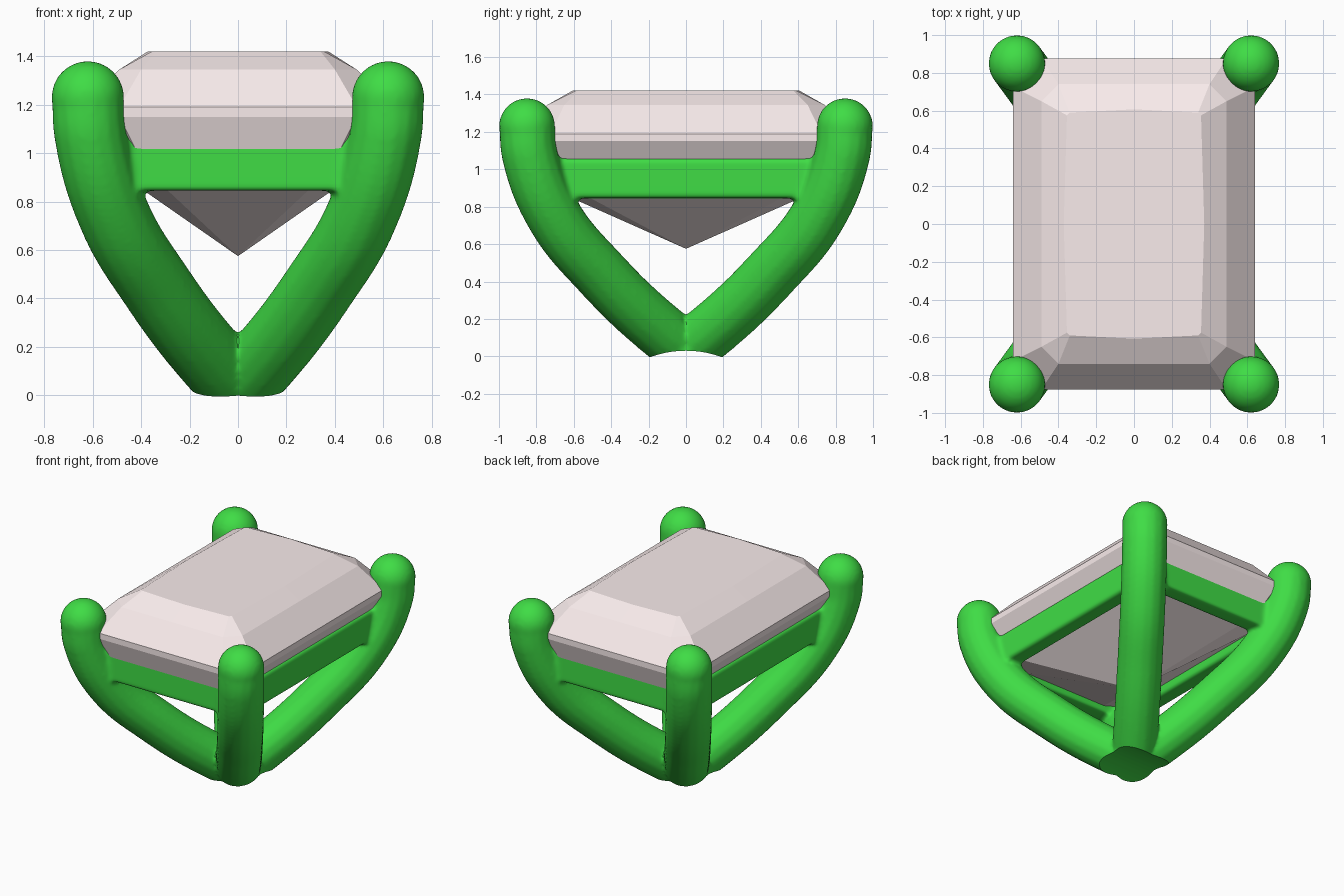
import bpy, bmesh, math
from mathutils import Vector

if "Cube" in bpy.data.objects:
    bpy.data.objects.remove(bpy.data.objects["Cube"])


def material(name, rgb):
    m = bpy.data.materials.new(name)
    m.diffuse_color = (*rgb, 1)
    m.use_nodes = True
    m.node_tree.nodes["Principled BSDF"].inputs["Base Color"].default_value = m.diffuse_color
    return m


green = material("green_metal", (0.05, 0.72, 0.06))
pink = material("pale_stone", (0.95, 0.84, 0.84))
TIP = Vector((0.62, 0.85))
R = 0.15

# Four curved prongs: one (radius, height) profile along each diagonal
profile = [(-0.1, -0.02), (0.17, 0.14), (0.56, 0.44), (0.88, 0.76),
           (1.035, 1.08), (1.052, 1.23)]
parts = []
for sx in (-1, 1):
    for sy in (-1, 1):
        d = Vector((TIP.x * sx, TIP.y * sy)).normalized()
        cu = bpy.data.curves.new("prong", 'CURVE')
        cu.dimensions = '3D'
        cu.bevel_depth = R
        cu.bevel_resolution = 6
        cu.use_fill_caps = True
        sp = cu.splines.new('BEZIER')
        sp.bezier_points.add(len(profile) - 1)
        for p, (r, z) in zip(sp.bezier_points, profile):
            p.co = (d.x * r, d.y * r, z)
            p.handle_left_type = p.handle_right_type = 'AUTO'
        ob = bpy.data.objects.new("prong", cu)
        bpy.context.collection.objects.link(ob)
        parts.append(ob)
        # Rounded tip
        bpy.ops.mesh.primitive_uv_sphere_add(segments=32, ring_count=16, radius=R,
                                             location=(TIP.x * sx, TIP.y * sy, 1.23))
        parts.append(bpy.context.object)


# Rectangular gallery rails between the prongs
def rail(x, y, sx, sy):
    bpy.ops.mesh.primitive_cube_add(size=1, location=(x, y, 0.9525))
    bpy.context.object.scale = (sx, sy, 0.215)
    parts.append(bpy.context.object)


for s in (-1, 1):
    rail(0, 0.77 * s, 1.14, 0.12)
    rail(0.54 * s, 0, 0.12, 1.58)

# Fuse prongs and rails into one softly blended casting
bpy.ops.object.select_all(action='DESELECT')
for ob in parts:
    ob.select_set(True)
bpy.context.view_layer.objects.active = parts[0]
bpy.ops.object.convert(target='MESH')
bpy.context.view_layer.objects.active = parts[0]
bpy.ops.object.join()
setting = bpy.context.object
setting.name = "prong_setting"
bpy.ops.object.transform_apply(location=True, rotation=True, scale=True)

# Cylinder that hollows the underside of the base
bpy.ops.mesh.primitive_cylinder_add(vertices=96, radius=0.55, depth=2,
                                    location=(0, 0, -0.52),
                                    rotation=(0, math.pi / 2, 0))
cutter = bpy.context.object
cutter.name = "base_cutter"
cutter.hide_render = True

m = setting.modifiers.new("fuse", 'REMESH')
m.mode = 'VOXEL'
m.voxel_size = 0.014
m = setting.modifiers.new("soften", 'SMOOTH')
m.factor = 0.5
m.iterations = 6
m = setting.modifiers.new("base_cut", 'BOOLEAN')
m.operation = 'DIFFERENCE'
m.object = cutter
bpy.ops.object.select_all(action='DESELECT')
setting.select_set(True)
bpy.context.view_layer.objects.active = setting
bpy.ops.object.convert(target='MESH')
bpy.data.objects.remove(cutter)
setting.data.materials.clear()
setting.data.materials.append(green)
bpy.ops.object.shade_smooth_by_angle(angle=math.radians(40))

# Faceted stone: stacked cut-corner rings closed by a table and a point
bm = bmesh.new()


def ring(hx, hy, cut, z, bulge=0.0):
    q = [(hx + bulge, 0), (hx, hy - cut), (hx - cut, hy), (0, hy + bulge)]
    pts = q + [(-x, y) for x, y in q[2::-1]]
    pts += [(x, -y) for x, y in pts[5:0:-1]]
    return [bm.verts.new((x, y, z)) for x, y in pts]


rings = [ring(0.355, 0.59, 0.015, 1.42, 0.017),   # table
         ring(0.49, 0.74, 0.09, 1.345),           # upper crown
         ring(0.64, 0.875, 0.15, 1.19),           # girdle top
         ring(0.64, 0.875, 0.15, 1.15),           # girdle bottom
         ring(0.51, 0.80, 0.13, 0.93)]            # pavilion break
bm.faces.new(rings[0])
for a, b in zip(rings, rings[1:]):
    for i in range(len(a)):
        j = (i + 1) % len(a)
        bm.faces.new((a[i], b[i], b[j], a[j]))
point = bm.verts.new((0, 0, 0.575))
low = rings[-1]
for i in range(len(low)):
    bm.faces.new((low[i], point, low[(i + 1) % len(low)]))
bmesh.ops.recalc_face_normals(bm, faces=bm.faces)
me = bpy.data.meshes.new("stone")
bm.to_mesh(me)
bm.free()
me.materials.append(pink)
bpy.context.collection.objects.link(bpy.data.objects.new("stone", me))
